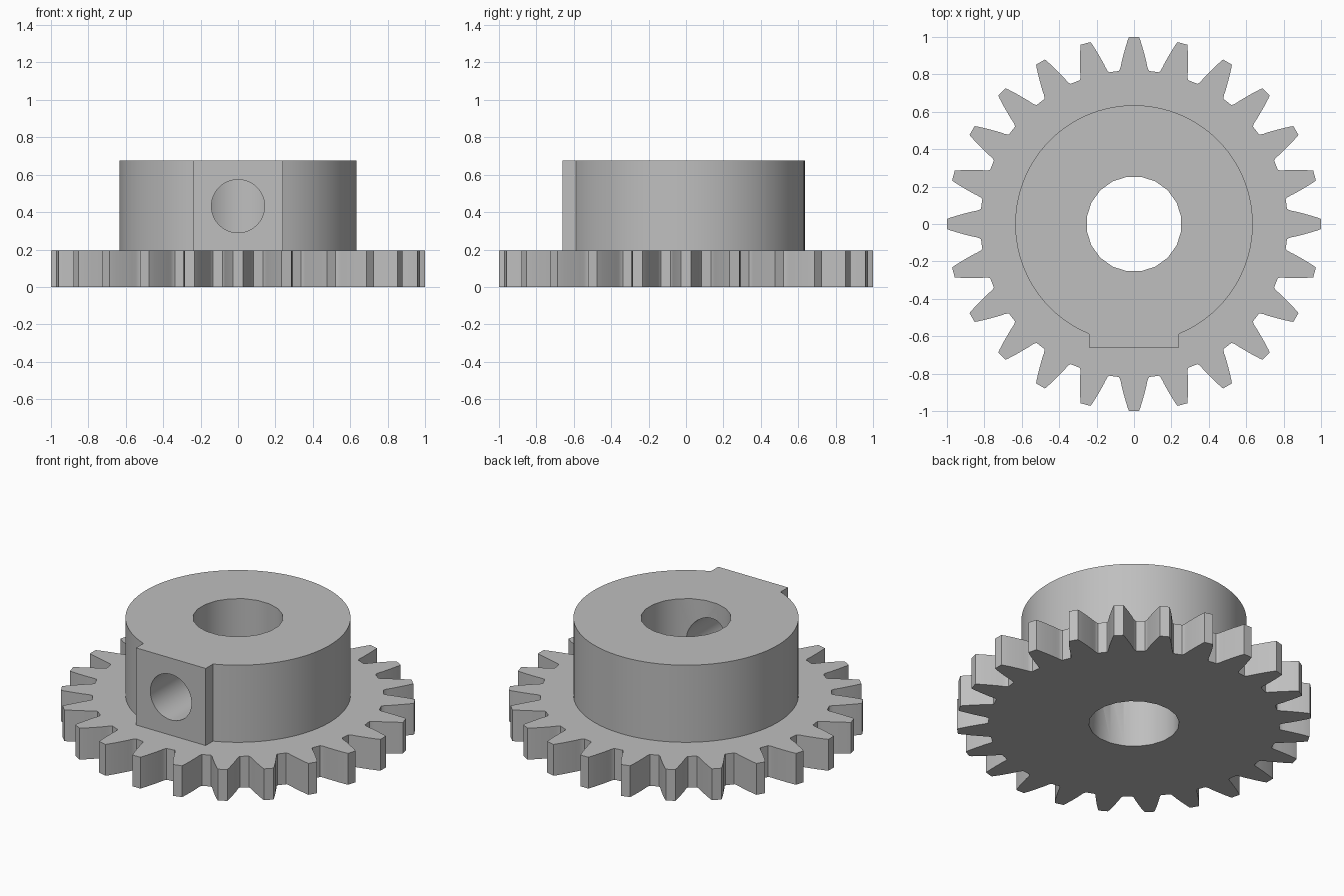
import bpy
import bmesh
from math import sin, cos, pi, asin, radians
from mathutils import Matrix

cube = bpy.data.objects.get("Cube")
if cube:
    bpy.data.objects.remove(cube, do_unlink=True)

# Plain grey material
grey = bpy.data.materials.new("plain_grey")
grey.use_nodes = True
GREY = (0.52, 0.52, 0.52, 1)
grey.diffuse_color = GREY
grey.node_tree.nodes["Principled BSDF"].inputs["Base Color"].default_value = GREY


def prism(name, outline, z0, z1):
    """Extrude a counter-clockwise outline from z0 to z1."""
    bm = bmesh.new()
    face = bm.faces.new([bm.verts.new((x, y, z0)) for x, y in outline])
    top = bmesh.ops.extrude_face_region(bm, geom=[face])["geom"]
    bmesh.ops.translate(bm, vec=(0, 0, z1 - z0),
                        verts=[v for v in top if isinstance(v, bmesh.types.BMVert)])
    bmesh.ops.recalc_face_normals(bm, faces=bm.faces)
    mesh = bpy.data.meshes.new(name)
    bm.to_mesh(mesh)
    bm.free()
    mesh.materials.append(grey)
    obj = bpy.data.objects.new(name, mesh)
    bpy.context.collection.objects.link(obj)
    return obj


def polar(r, a):
    return r * cos(a), r * sin(a)


def circle(r, n, start=0.0):
    return [polar(r, start + 2 * pi * i / n) for i in range(n)]


def combine(target, tool, operation):
    mod = target.modifiers.new("combine", "BOOLEAN")
    mod.operation = operation
    mod.solver = "EXACT"
    mod.object = tool
    bpy.context.view_layer.objects.active = target
    bpy.ops.object.modifier_apply(modifier=mod.name)
    bpy.data.objects.remove(tool, do_unlink=True)


TEETH = 24
PLATE_TOP, HUB_TOP = 0.195, 0.675
HUB_R, BORE_R, SCREW_R = 0.635, 0.255, 0.142
BLOCK_HALF, BLOCK_FRONT = 0.24, -0.66

# Toothed plate: half tooth as (radius, half width), from root to tip
flank = [(0.822, 0.082), (0.830, 0.076), (0.845, 0.071), (0.87, 0.066),
         (0.90, 0.058), (0.93, 0.050), (0.96, 0.041), (0.985, 0.033), (1.0, 0.027)]
outline = []
for i in range(TEETH):
    mid = 2 * pi * i / TEETH
    outline += [polar(r, mid - asin(w / r)) for r, w in flank]
    outline += [polar(r, mid + asin(w / r)) for r, w in reversed(flank)]
gear = prism("gear_with_hub", outline, 0, PLATE_TOP)

# Hub: round body with a flat block on the front
edge = asin(BLOCK_HALF / HUB_R)
steps = 90
sweep = 2 * pi - 2 * edge
hub_outline = [polar(HUB_R, -pi / 2 + edge + sweep * i / steps) for i in range(steps + 1)]
hub_outline += [(-BLOCK_HALF, BLOCK_FRONT), (BLOCK_HALF, BLOCK_FRONT)]
combine(gear, prism("hub", hub_outline, PLATE_TOP / 2, HUB_TOP), "UNION")

# Centre bore
bore = prism("bore_cutter", circle(BORE_R, 20, radians(9)), -0.2, 1)
combine(gear, bore, "DIFFERENCE")

# Set-screw hole from the front block into the bore
screw = prism("screw_cutter", circle(SCREW_R, 48), 0, 0.9)
screw.data.transform(Matrix.Translation((0, 0, 0.432)) @ Matrix.Rotation(pi / 2, 4, "X"))
combine(gear, screw, "DIFFERENCE")

# Smooth the round walls and keep the edges crisp
bpy.ops.object.select_all(action="DESELECT")
gear.select_set(True)
bpy.context.view_layer.objects.active = gear
bpy.ops.object.shade_smooth_by_angle(angle=radians(32))
